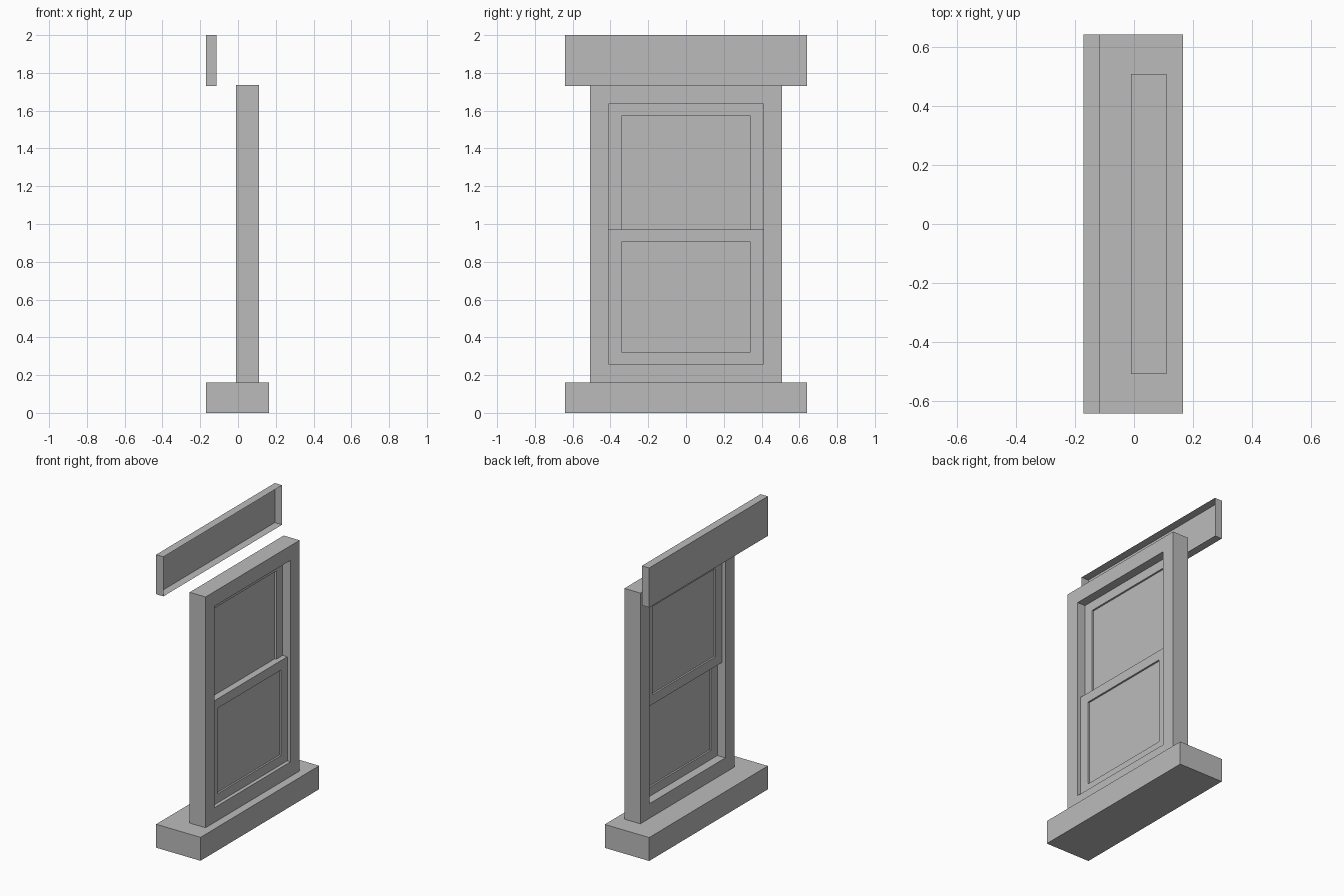
import bpy
import bmesh

cube = bpy.data.objects.get("Cube")
if cube:
    bpy.data.objects.remove(cube, do_unlink=True)

grey = bpy.data.materials.new("plain grey")
grey.use_nodes = True
grey.diffuse_color = (0.5, 0.5, 0.5, 1)
grey.node_tree.nodes["Principled BSDF"].inputs["Base Color"].default_value = grey.diffuse_color


def finish(name, bm):
    mesh = bpy.data.meshes.new(name)
    bm.to_mesh(mesh)
    bm.free()
    mesh.materials.append(grey)
    obj = bpy.data.objects.new(name, mesh)
    bpy.context.collection.objects.link(obj)
    return obj


def box(name, x0, x1, half_width, z0, z1, open_front=False):
    """Box centred on y = 0; open_front leaves out the +x face."""
    bm = bmesh.new()
    bmesh.ops.create_cube(bm, size=1)
    for v in bm.verts:
        v.co.x = x1 if v.co.x > 0 else x0
        v.co.y = half_width if v.co.y > 0 else -half_width
        v.co.z = z1 if v.co.z > 0 else z0
    if open_front:
        front = [f for f in bm.faces if f.normal.x > 0.9]
        bmesh.ops.delete(bm, geom=front, context='FACES_ONLY')
    return finish(name, bm)


def ring(name, x0, x1, outer, inner):
    """Rectangular frame; outer and inner are (half_width, bottom, top)."""
    bm = bmesh.new()

    def loop(x, rect):
        w, low, high = rect
        return [bm.verts.new((x, y, z))
                for y, z in ((-w, low), (w, low), (w, high), (-w, high))]

    loops = [loop(x1, outer), loop(x1, inner), loop(x0, inner), loop(x0, outer)]
    for a, b in zip(loops, loops[1:] + loops[:1]):
        for i in range(4):
            j = (i + 1) % 4
            bm.faces.new((a[i], a[j], b[j], b[i]))
    bmesh.ops.recalc_face_normals(bm, faces=bm.faces)
    return finish(name, bm)


def sash(name, x0, x1, outer, inner):
    """Sash frame with a pane recessed equally on both faces."""
    ring(name + "_frame", x0, x1, outer, inner)
    recess = 0.012
    box(name + "_pane", x0 + recess, x1 - recess, *inner)


# Masonry around the window
box("sill", -0.17, 0.165, 0.64, 0, 0.16)
box("lintel", -0.17, -0.115, 0.64, 1.73, 2.0, open_front=True)

# Outer frame and the two sliding sashes
ring("window_frame", -0.01, 0.11, (0.507, 0.16, 1.735), (0.41, 0.26, 1.635))
sash("upper_sash", 0.015, 0.05, (0.41, 0.905, 1.635), (0.342, 0.97, 1.572))
sash("lower_sash", 0.05, 0.085, (0.41, 0.26, 0.97), (0.342, 0.322, 0.905))
